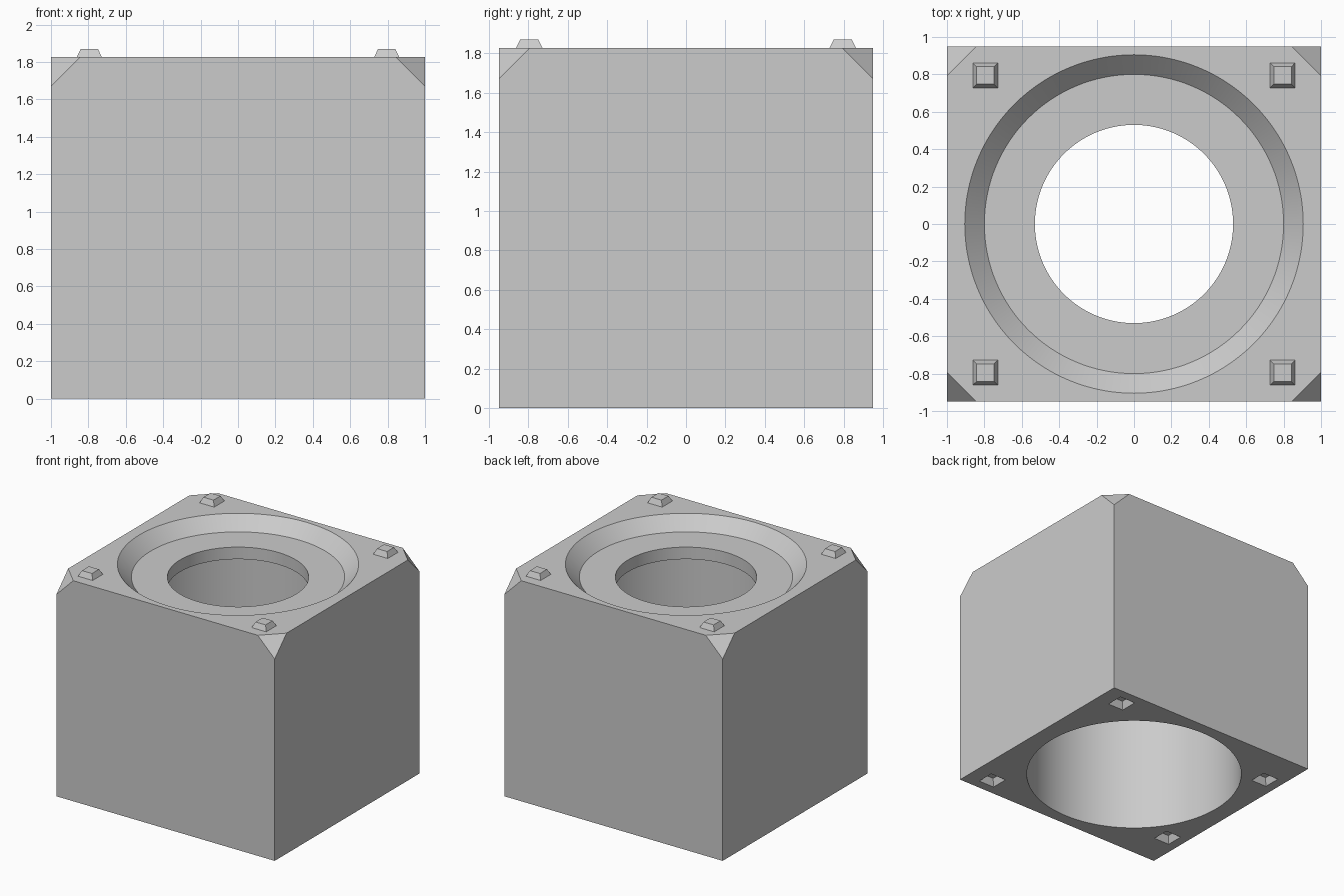
import bpy, bmesh, math
from mathutils import Vector

cube = bpy.data.objects.get("Cube")
if cube:
    bpy.data.objects.remove(cube, do_unlink=True)

HX, HY, TOP = 1.0, 0.948, 1.826
CORNER = 0.155
PEG = 0.795
LEDGE, LIP = TOP - 0.105, TOP - 0.205

grey = bpy.data.materials.new("plain grey")
grey.use_nodes = True
grey.diffuse_color = (0.6, 0.6, 0.6, 1)
grey.node_tree.nodes["Principled BSDF"].inputs["Base Color"].default_value = (0.6, 0.6, 0.6, 1)


def make_object(name, bm):
    bmesh.ops.recalc_face_normals(bm, faces=bm.faces)
    mesh = bpy.data.meshes.new(name)
    bm.to_mesh(mesh)
    bm.free()
    mesh.materials.append(grey)
    obj = bpy.data.objects.new(name, mesh)
    bpy.context.collection.objects.link(obj)
    return obj


def frustum(name, x, y, z, height, base, tip):
    """Square stub, tapering upwards from z."""
    bm = bmesh.new()
    bmesh.ops.create_cone(bm, cap_ends=True, segments=4, depth=height,
                          radius1=base * math.sqrt(2), radius2=tip * math.sqrt(2))
    turn = math.pi / 4
    for v in bm.verts:
        px, py = v.co.x, v.co.y
        v.co = (x + px * math.cos(turn) - py * math.sin(turn),
                y + px * math.sin(turn) + py * math.cos(turn),
                z + height / 2 + v.co.z)
    return make_object(name, bm)


def lathe(name, profile, steps):
    """Closed solid turned about the z axis."""
    bm = bmesh.new()
    verts = [bm.verts.new((r, 0, z)) for r, z in profile]
    edges = [bm.edges.new(pair) for pair in zip(verts, verts[1:])]
    bmesh.ops.spin(bm, geom=verts + edges, cent=(0, 0, 0), axis=(0, 0, 1),
                   angle=math.tau, steps=steps)
    bmesh.ops.remove_doubles(bm, verts=bm.verts, dist=1e-4)
    return make_object(name, bm)


def cut(target, cutter):
    cutter.hide_render = True
    mod = target.modifiers.new("cut", 'BOOLEAN')
    mod.operation = 'DIFFERENCE'
    mod.solver = 'EXACT'
    mod.object = cutter
    bpy.context.view_layer.objects.active = target
    bpy.ops.object.modifier_apply(modifier=mod.name)
    bpy.data.objects.remove(cutter, do_unlink=True)


# Block with its four top corners sliced off
bm = bmesh.new()
bmesh.ops.create_cube(bm, size=2)
for v in bm.verts:
    v.co = (v.co.x * HX, v.co.y * HY, (v.co.z + 1) * TOP / 2)
for sx in (-1, 1):
    for sy in (-1, 1):
        bmesh.ops.bisect_plane(bm, geom=bm.verts[:] + bm.edges[:] + bm.faces[:],
                               plane_co=Vector((sx * (HX - CORNER), sy * HY, TOP)),
                               plane_no=Vector((sx, sy, 1)), clear_outer=True)
        bmesh.ops.holes_fill(bm, edges=[e for e in bm.edges if e.is_boundary], sides=0)
block = make_object("block", bm)

# Wide bore from below, narrow lip, and conical recess on top
cut(block, lathe("bore_cutter", [
    (0, -0.1), (0.848, -0.1), (0.848, LIP), (0.53, LIP), (0.53, LEDGE),
    (0.8, LEDGE), (0.905, TOP), (0.955, TOP + 0.05), (0, TOP + 0.05)], 128))

# Stacking pegs on top, sockets underneath; the right-hand sockets sit closer together
for sx, socket_x, socket_y in ((1, PEG, PEG), (-1, 0.848, 0.598)):
    for sy in (-1, 1):
        side = ("back" if sy > 0 else "front") + ("_left" if sx > 0 else "_right")
        frustum("peg_" + side, sx * PEG, sy * PEG, TOP, 0.044, 0.067, 0.046)
        cut(block, frustum("socket_cutter", sx * socket_x, sy * socket_y,
                           -0.02, 0.08, 0.081, 0.05))

# Smooth round walls, crisp edges
bpy.ops.object.select_all(action='DESELECT')
block.select_set(True)
bpy.context.view_layer.objects.active = block
bpy.ops.object.shade_smooth_by_angle(angle=math.radians(30))
